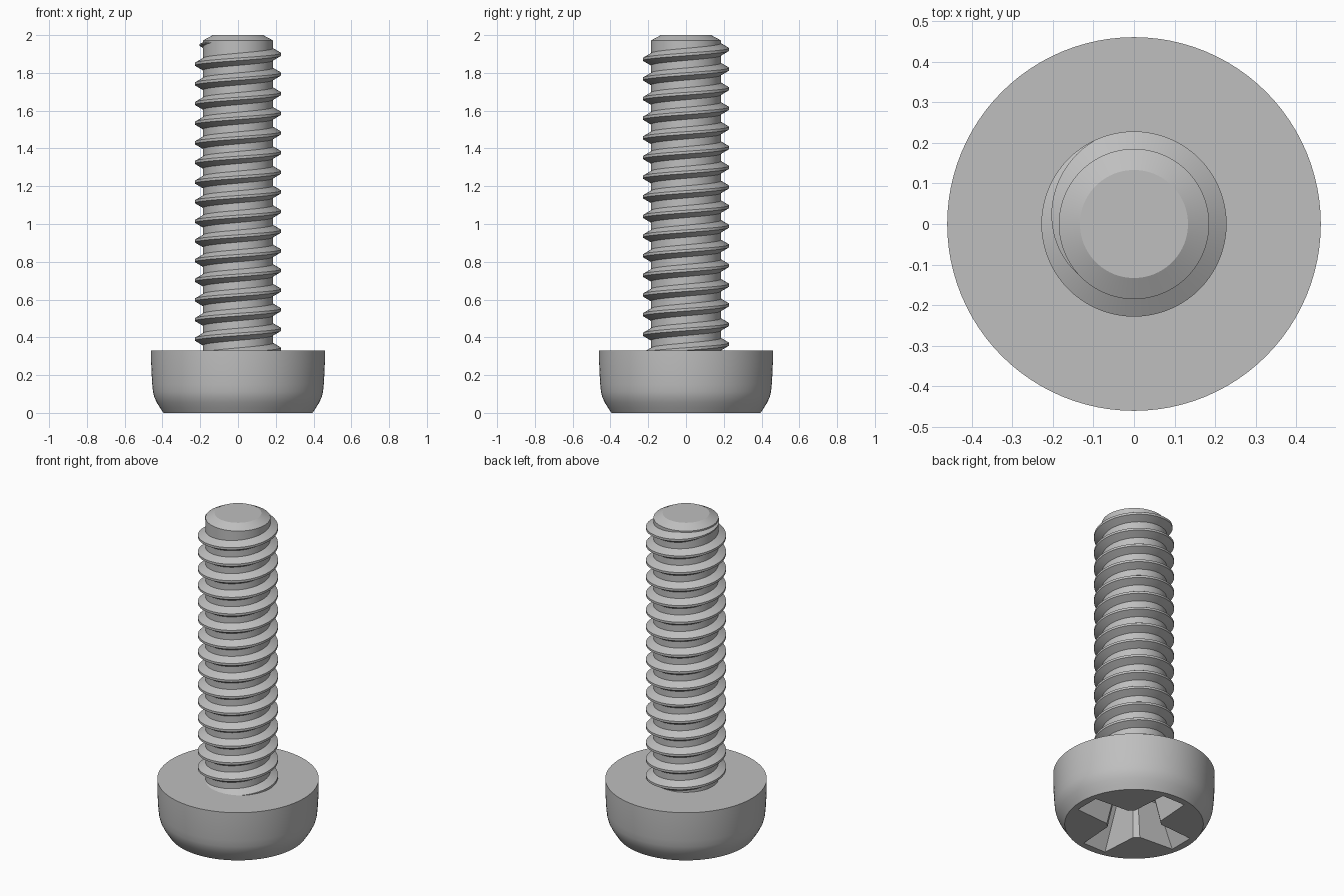
import bpy, bmesh, math
from math import pi, cos, sin

old = bpy.data.objects.get("Cube")
if old:
    bpy.data.objects.remove(old, do_unlink=True)

steel = bpy.data.materials.new("grey steel")
steel.use_nodes = True
grey = (0.52, 0.52, 0.52, 1)
steel.diffuse_color = grey
steel.node_tree.nodes["Principled BSDF"].inputs["Base Color"].default_value = grey

HEAD_TOP, ROOT, CREST, PITCH = 0.33, 0.185, 0.228, 0.104


def finish(bm, name):
    bmesh.ops.recalc_face_normals(bm, faces=bm.faces)
    mesh = bpy.data.meshes.new(name)
    bm.to_mesh(mesh)
    bm.free()
    mesh.materials.append(steel)
    obj = bpy.data.objects.new(name, mesh)
    bpy.context.collection.objects.link(obj)
    return obj


def select_only(obj):
    bpy.ops.object.select_all(action='DESELECT')
    obj.select_set(True)
    bpy.context.view_layer.objects.active = obj


def smooth(obj):
    select_only(obj)
    bpy.ops.object.shade_smooth_by_angle(angle=math.radians(25))


def loft(rings, name):
    """Skin closed rings of points and cap both ends."""
    bm = bmesh.new()
    loops = [[bm.verts.new(p) for p in ring] for ring in rings]
    for a, b in zip(loops, loops[1:]):
        for i in range(len(a)):
            j = (i + 1) % len(a)
            bm.faces.new((a[i], a[j], b[j], b[i]))
    bm.faces.new(loops[0])
    bm.faces.new(loops[-1])
    return finish(bm, name)


def lathe(profile, name, sides=96):
    return loft([[(r * cos(2 * pi * i / sides), r * sin(2 * pi * i / sides), z)
                  for i in range(sides)] for r, z in profile], name)


# Pan head, narrowing towards its flat underside
head = lathe([(0.395, 0), (0.412, 0.026), (0.43, 0.055), (0.443, 0.083),
              (0.45, 0.11), (0.454, 0.15), (0.457, 0.2), (0.46, 0.27),
              (0.46, HEAD_TOP)], "head")


# Cross recess: four tapered arms with chamfered inner corners
def cross(reach, tip, inner, z):
    pts = []
    for k in range(4):
        c, s = cos(k * pi / 2), sin(k * pi / 2)
        for x, y in ((inner * 1.3, -inner), (reach, -tip),
                     (reach, tip), (inner * 1.3, inner)):
            pts.append((x * c - y * s, x * s + y * c, z))
    return pts


cutter = loft([cross(0.362, 0.081, 0.097, -0.02), cross(0.22, 0.055, 0.062, 0.24),
               cross(0.02, 0.004, 0.006, 0.295)], "recess_cutter")
cutter.hide_render = True
cut = head.modifiers.new("recess", 'BOOLEAN')
cut.operation = 'DIFFERENCE'
cut.solver = 'EXACT'
cut.object = cutter
select_only(head)
bpy.ops.object.modifier_apply(modifier=cut.name)
bpy.data.objects.remove(cutter, do_unlink=True)
smooth(head)

# Shaft core with a chamfered tip
shaft = lathe([(ROOT, HEAD_TOP - 0.01), (ROOT, 1.972), (0.133, 2)], "shaft")
smooth(shaft)

# Right-handed thread, running out near the tip
STEPS = 72
end = math.radians(230)
start = pi - 2 * pi * 16
fade_from = math.radians(115)
count = int((end - start) / (2 * pi) * STEPS)
rings = []
for i in range(count + 1):
    a = start + (end - start) * i / count
    z = 1.95 + (a - pi) / (2 * pi) * PITCH
    t = max(0, (a - fade_from) / (end - fade_from))
    crest = CREST + (ROOT - 0.003 - CREST) * t
    base, flat = 0.035 * (1 - t) + 0.003, 0.006 * (1 - t) + 0.001
    rings.append([(r * cos(a), r * sin(a), z + dz) for r, dz in
                  ((ROOT - 0.01, -base), (crest, -flat),
                   (crest, flat), (ROOT - 0.01, base))])
thread = loft(rings, "thread")
smooth(thread)
